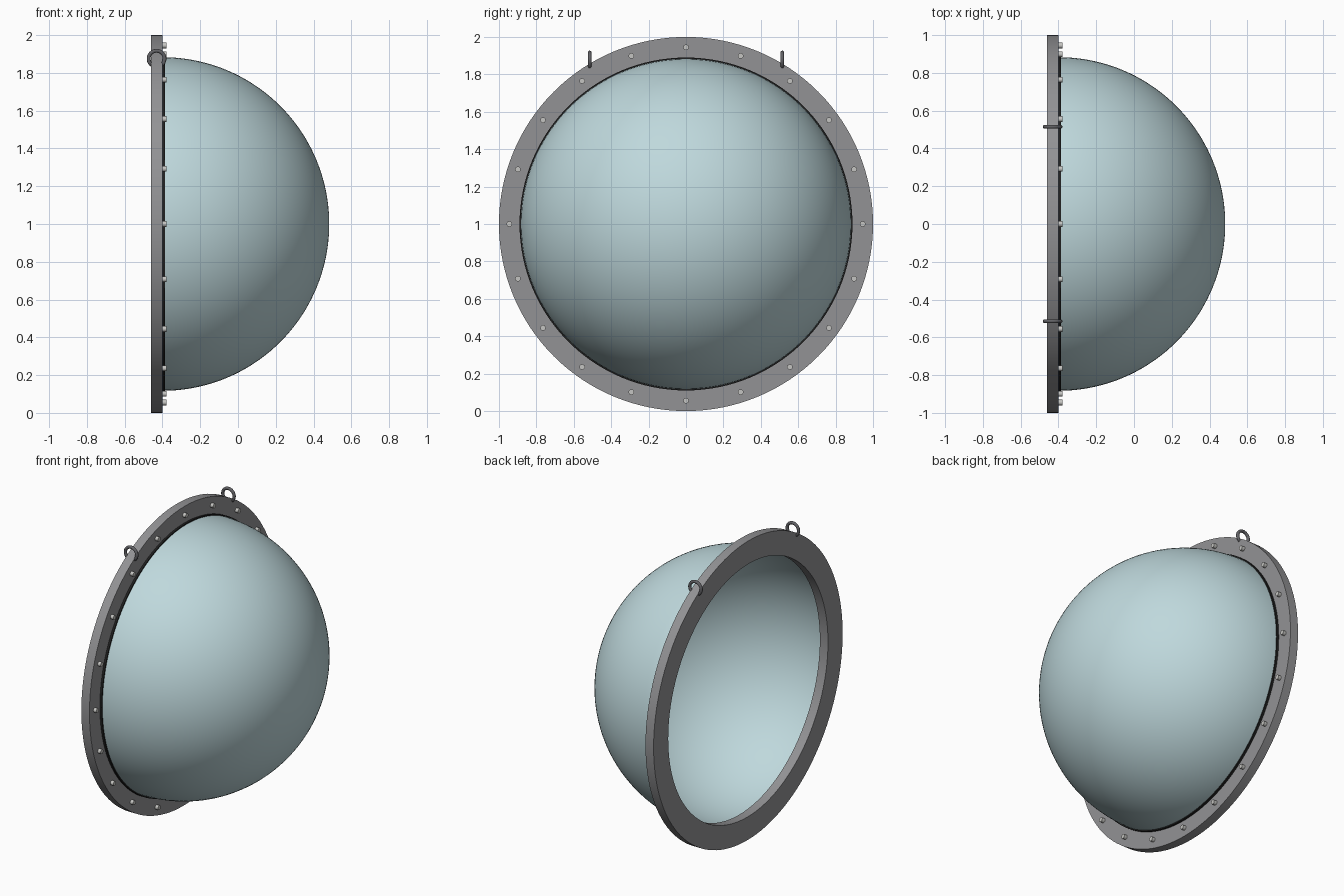
import bpy, bmesh, math
from mathutils import Matrix, Vector

cube = bpy.data.objects.get("Cube")
if cube:
    bpy.data.objects.remove(cube, do_unlink=True)

CENTRE_Z = 1.0
FLANGE_BACK, FLANGE_FRONT = -0.46, -0.40
DOME_RADIUS = 0.883


def material(name, rgb):
    mat = bpy.data.materials.new(name)
    mat.use_nodes = True
    mat.diffuse_color = (*rgb, 1)
    mat.node_tree.nodes["Principled BSDF"].inputs["Base Color"].default_value = (*rgb, 1)
    return mat


glass = material("pale blue glass", (0.52, 0.69, 0.72))
metal = material("grey metal", (0.29, 0.29, 0.30))
steel = material("light steel", (0.56, 0.56, 0.54))
iron = material("dark iron", (0.12, 0.12, 0.13))
rubber = material("black rubber", (0.015, 0.015, 0.015))


def finish(bm, name, mat):
    bmesh.ops.remove_doubles(bm, verts=bm.verts, dist=0.0001)
    bmesh.ops.recalc_face_normals(bm, faces=bm.faces)
    mesh = bpy.data.meshes.new(name)
    bm.to_mesh(mesh)
    bm.free()
    mesh.materials.append(mat)
    obj = bpy.data.objects.new(name, mesh)
    bpy.context.collection.objects.link(obj)
    bpy.ops.object.select_all(action="DESELECT")
    obj.select_set(True)
    bpy.context.view_layer.objects.active = obj
    bpy.ops.object.shade_smooth_by_angle(angle=math.radians(35))
    return obj


def lathe(name, profile, mat, axis=(1, 0, 0), centre=(0, 0, CENTRE_Z), steps=128):
    """Spin a closed (along axis, radius) profile around the axis."""
    bm = bmesh.new()
    turn = Vector((1, 0, 0)).rotation_difference(Vector(axis)).to_matrix()
    verts = [bm.verts.new(turn @ Vector((a, 0, r)) + Vector(centre)) for a, r in profile]
    edges = [bm.edges.new((v, verts[(i + 1) % len(verts)])) for i, v in enumerate(verts)]
    bmesh.ops.spin(bm, geom=verts + edges, cent=centre, axis=axis,
                   angle=math.tau, steps=steps, use_duplicate=False)
    return finish(bm, name, mat)


def rectangle(x0, x1, r0, r1):
    return [(x0, r0), (x1, r0), (x1, r1), (x0, r1)]


def arc(radius, count=40):
    angles = [math.pi / 2 * i / count for i in range(count + 1)]
    return [(FLANGE_FRONT + radius * math.sin(a), radius * math.cos(a)) for a in angles]


# Hollow hemispherical dome: outer arc, then back along the inner arc
lathe("dome", arc(DOME_RADIUS) + arc(DOME_RADIUS - 0.015)[::-1], glass)

# Flat mounting flange and the seal where the dome meets it
lathe("flange", rectangle(FLANGE_BACK, FLANGE_FRONT, 0.845, 1.0), metal)
lathe("seal", rectangle(FLANGE_FRONT, FLANGE_FRONT + 0.014, 0.875, 0.89), rubber)

# Bolt heads around the flange
bm = bmesh.new()
BOLTS = 20
for i in range(BOLTS):
    a = math.tau * i / BOLTS
    place = Matrix.Translation((FLANGE_FRONT + 0.007, 0.945 * math.sin(a),
                                CENTRE_Z + 0.945 * math.cos(a)))
    bmesh.ops.create_cone(bm, cap_ends=True, segments=16, radius1=0.015, radius2=0.015,
                          depth=0.03, matrix=place @ Matrix.Rotation(math.pi / 2, 4, "Y"))
finish(bm, "bolts", steel)

# Lifting rings through the upper rim
tube = [(0.01 * math.sin(math.tau * i / 12), 0.042 + 0.01 * math.cos(math.tau * i / 12))
        for i in range(12)]
for side, y in (("right", -0.515), ("left", 0.515)):
    lathe(side + "_lifting_ring", tube, iron, axis=(0, 1, 0),
          centre=(-0.431, y, 1.875), steps=40)
